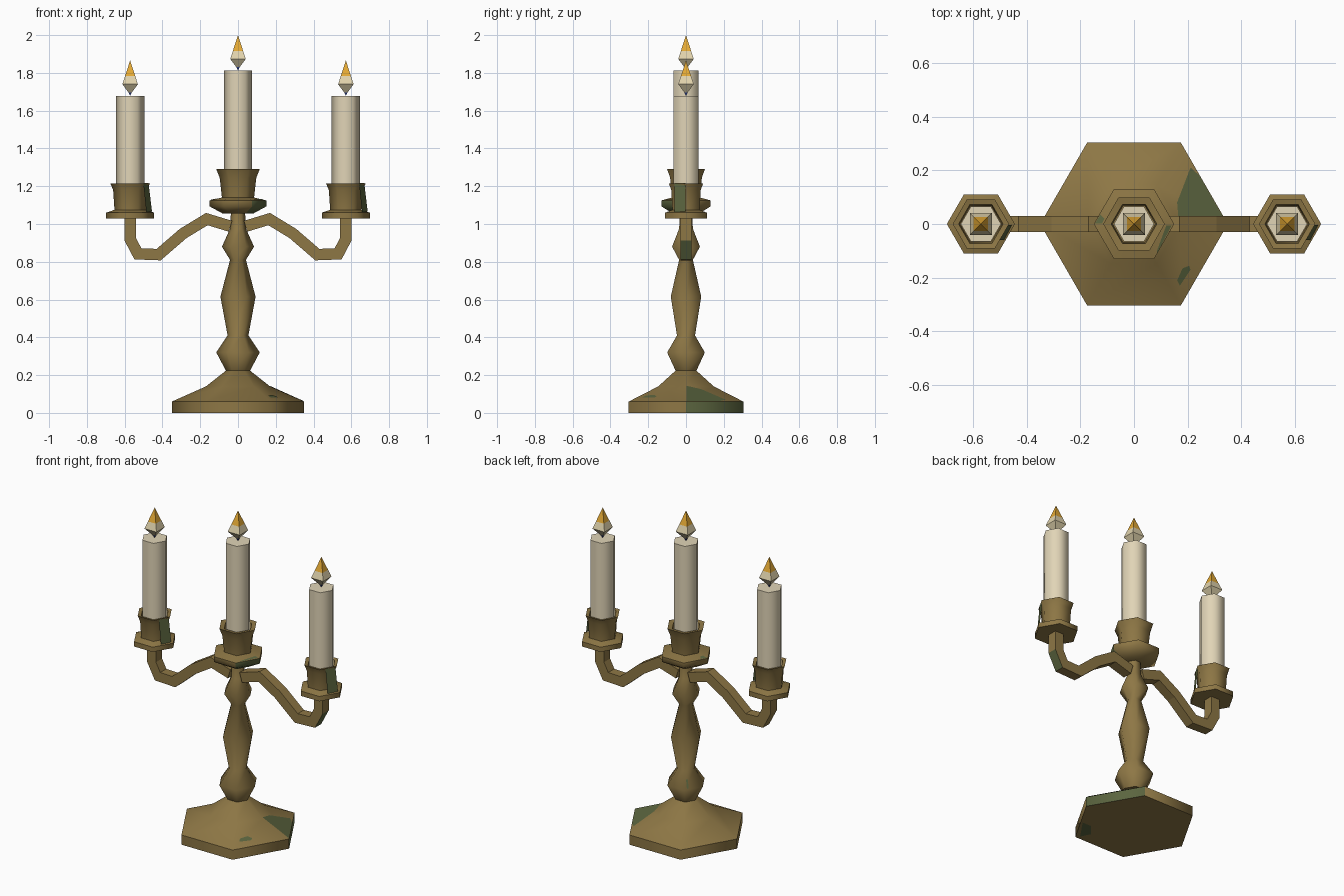
import bpy, bmesh, math
from mathutils import Vector
from mathutils.bvhtree import BVHTree

if "Cube" in bpy.data.objects:
    bpy.data.objects.remove(bpy.data.objects["Cube"])


def material(name, rgb):
    m = bpy.data.materials.new(name)
    m.diffuse_color = (*rgb, 1)
    m.use_nodes = True
    m.node_tree.nodes["Principled BSDF"].inputs["Base Color"].default_value = m.diffuse_color
    return m


BRASS = material("aged_brass", (0.27, 0.185, 0.06))
PATINA = material("green_patina", (0.105, 0.13, 0.05))
WAX = material("cream_wax", (0.75, 0.66, 0.47))
ORANGE = material("flame_orange", (0.78, 0.40, 0.035))
PALE = material("flame_pale", (0.76, 0.66, 0.42))
BLUE = material("flame_blue", (0.03, 0.06, 0.35))


def finish(bm, name, mats, rule=None, smooth=True):
    bmesh.ops.recalc_face_normals(bm, faces=bm.faces)
    for f in bm.faces:
        f.smooth = smooth
        if rule:
            f.material_index = rule(f.calc_center_median(), f.normal)
    for e in bm.edges:
        if len(e.link_faces) == 2:
            e.smooth = e.calc_face_angle() < math.radians(61)
    me = bpy.data.meshes.new(name)
    bm.to_mesh(me)
    bm.free()
    for m in mats:
        me.materials.append(m)
    ob = bpy.data.objects.new(name, me)
    bpy.context.collection.objects.link(ob)
    return ob


def lathe(name, profile, mats, x=0, z=0, sides=6, turn=0, rule=None, smooth=True):
    """Revolve (radius, height) points; zero radius makes a tip, open ends are capped."""
    bm = bmesh.new()
    rings = []
    for r, h in profile:
        n = 1 if r == 0 else sides
        rings.append([bm.verts.new((x + r * math.cos(turn + math.tau * i / n),
                                    r * math.sin(turn + math.tau * i / n), z + h))
                      for i in range(n)])
    for a, b in zip(rings, rings[1:]):
        for i in range(sides):
            j = (i + 1) % sides
            quad = [a[i % len(a)], a[j % len(a)], b[j % len(b)], b[i % len(b)]]
            bm.faces.new(list(dict.fromkeys(quad)))
    for ring in (rings[0], rings[-1]):
        if len(ring) > 2:
            bm.faces.new(ring)
    return finish(bm, name, mats, rule, smooth)


def patch(name, target, points, direction=(0, 0, -1)):
    """Thin stain projected along a direction onto the target's surface."""
    d = Vector(direction).normalized()
    me = target.data
    tree = BVHTree.FromPolygons([v.co for v in me.vertices],
                                [tuple(p.vertices) for p in me.polygons])
    bm = bmesh.new()
    vs = []
    for p in points:
        p = Vector(p)
        hit, nor, _, _ = tree.ray_cast(p - d * 3, d)
        if hit:
            vs.append(bm.verts.new(hit + nor * 0.002))
    if len(vs) < 3:
        bm.free()
        return
    f = bm.faces.new(vs)
    f.normal_update()
    if f.normal.dot(d) > 0:
        f.normal_flip()
    me = bpy.data.meshes.new(name)
    bm.to_mesh(me)
    bm.free()
    me.materials.append(PATINA)
    bpy.context.collection.objects.link(bpy.data.objects.new(name, me))


def facing(n, degrees):
    a = math.radians(degrees)
    return n.x * math.cos(a) + n.y * math.sin(a) > 0.3 * 1 and \
        abs(math.atan2(n.y, n.x) - a) < 0.1


# Foot, with one stained rim face
foot = lathe("foot", [(0.35, 0), (0.35, 0.06), (0.17, 0.14), (0.062, 0.225)], [BRASS, PATINA],
             rule=lambda c, n: int(c.z < 0.05 and facing(n, 30)))
patch("foot_stain_large", foot, [(0.166, 0.002, 0), (0.16, 0.08, 0), (0.21, 0.21, 0),
                                 (0.243, 0.18, 0), (0.345, 0.002, 0)])
patch("foot_stain_small", foot, [(0.16, -0.21, 0), (0.17, -0.23, 0), (0.21, -0.17, 0),
                                 (0.205, -0.155, 0), (0.18, -0.165, 0)])
patch("foot_stain_under", foot, [(0.16, -0.28, 0), (0.25, -0.15, 0), (0.19, -0.15, 0),
                                 (0.13, -0.22, 0)], (0, 0, 1))

# Turned stem
stem = lathe("stem", [(0.062, 0.22), (0.115, 0.32), (0.055, 0.41), (0.093, 0.615), (0.042, 0.81),
                      (0.085, 0.88), (0.042, 0.975), (0.037, 1.07)], [BRASS])
patch("stem_stain", stem, [(-0.06, 0.08, 0.325), (-0.065, 0.07, 0.325), (-0.055, 0.06, 0.37),
                           (-0.045, 0.065, 0.37)], (1, -1, 0))

# Curved arms: square bar swept along a mitred path
PATH = [(0.04, 0.988), (0.165, 1.026), (0.29, 0.95), (0.42, 0.838),
        (0.53, 0.842), (0.571, 0.92), (0.571, 1.04)]
HALF = 0.03


def arm(name, side, rule=None):
    bm = bmesh.new()
    pts = [Vector(p) for p in PATH]
    rings = []
    for i, p in enumerate(pts):
        t0 = (p - pts[i - 1]).normalized() if i else None
        t1 = (pts[i + 1] - p).normalized() if i < len(pts) - 1 else t0
        t0 = t0 or t1
        t = (t0 + t1).normalized()
        w = Vector((-t.y, t.x)) * HALF / t.dot(t0)
        rings.append([bm.verts.new((side * (p.x + s * w.x), y * HALF, p.y + s * w.y))
                      for s, y in ((1, 1), (1, -1), (-1, -1), (-1, 1))])
    for a, b in zip(rings, rings[1:]):
        for i in range(4):
            j = (i + 1) % 4
            bm.faces.new((a[i], a[j], b[j], b[i]))
    bm.faces.new(rings[0])
    bm.faces.new(rings[-1])
    finish(bm, name, [BRASS, PATINA], rule, smooth=False)


arm("right_arm", 1, lambda c, n: int(c.x > 0.54 and c.z < 0.93 and n.x > 0.5))
arm("left_arm", -1)

# Drip pans with flared candle cups
centre_cup = lathe("centre_cup", [(0.08, 1.055), (0.15, 1.093), (0.15, 1.125), (0.085, 1.14),
                                  (0.097, 1.245), (0.115, 1.29), (0.085, 1.285), (0.08, 1.25)],
                   [BRASS, PATINA],
                   rule=lambda c, n: int(c.z < 1.12 and facing(n, -30)))
patch("centre_pan_stain_right", centre_cup, [(0.14, -0.005, 0), (0.12, -0.005, 0),
                                             (0.085, -0.1, 0), (0.085, -0.11, 0)])
patch("centre_pan_stain_left", centre_cup, [(-0.145, 0.002, 0), (-0.125, 0.035, 0),
                                            (-0.11, 0.02, 0), (-0.118, 0.002, 0)])
CUP = [(0.127, 1.03), (0.127, 1.06), (0.083, 1.075), (0.09, 1.18), (0.105, 1.215),
       (0.083, 1.21), (0.078, 1.18)]


# Flames: four-sided, coloured by height
def flame(name, x, z):
    lathe(name, [(0, 0), (0.012, 0.018), (0.058, 0.062), (0.038, 0.105), (0, 0.188)],
          [BLUE, PALE, ORANGE], x, z, 4, math.pi / 4,
          lambda c, n: 0 if c.z < z + 0.018 else 1 if c.z < z + 0.104 else 2, False)


# Candles
def candle(name, x, bottom, top):
    lathe(name, [(0.075, bottom), (0.075, top)], [WAX], x)


candle("centre_candle", 0, 1.2, 1.812)
flame("centre_flame", 0, 1.812)
for label, x in (("left", -0.571), ("right", 0.571)):
    cup = lathe(label + "_cup", CUP, [BRASS], x)
    patch(label + "_pan_stain", cup, [(x + 0.115, -0.003, 0), (x + 0.098, -0.003, 0),
                                      (x + 0.07, -0.06, 0), (x + 0.085, -0.06, 0)])
    candle(label + "_candle", x, 1.12, 1.678)
    flame(label + "_flame", x, 1.678)
